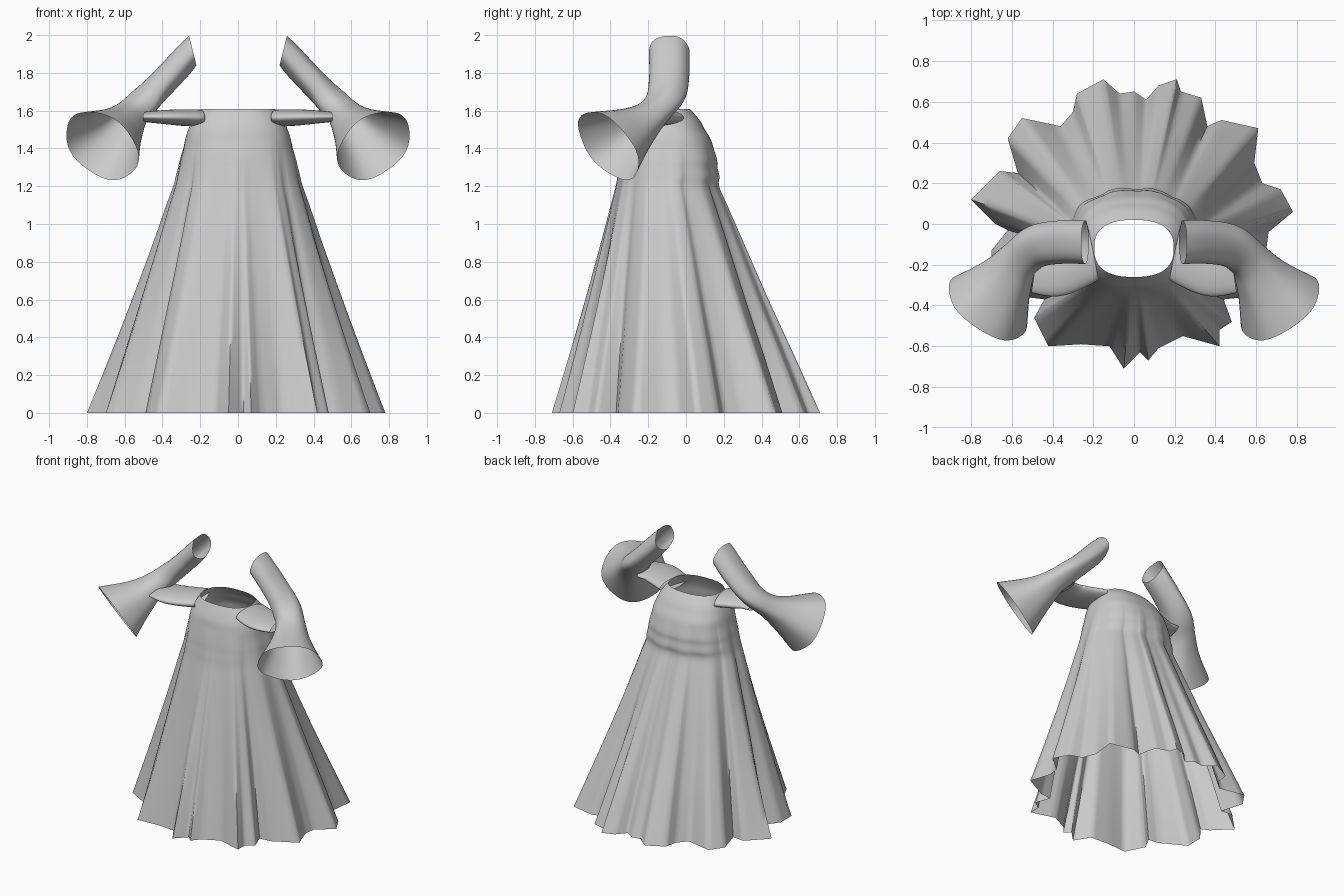
import bpy, bmesh, math
from mathutils import Vector

cube = bpy.data.objects.get("Cube")
if cube:
    bpy.data.objects.remove(cube, do_unlink=True)

cloth = bpy.data.materials.new("grey_cloth")
cloth.use_nodes = True
GREY = (0.6, 0.6, 0.6, 1)
cloth.diffuse_color = GREY
cloth.node_tree.nodes["Principled BSDF"].inputs["Base Color"].default_value = GREY


def spline(rows, steps):
    """Smooth curve through rows of numbers."""
    rows = [Vector(r) for r in rows]
    out = []
    last = len(rows) - 1
    for i in range(last):
        p, q = rows[i], rows[i + 1]
        m = (q - rows[i - 1]) / 2 if i else q - p
        n = (rows[i + 2] - p) / 2 if i + 1 < last else q - p
        for s in range(steps):
            t = s / steps
            out.append(p + m * t + (3 * (q - p) - 2 * m - n) * t ** 2
                       + (2 * (p - q) + m + n) * t ** 3)
    return out + [rows[-1]]


def skin(name, rings):
    """Open surface through closed rings of points."""
    bm = bmesh.new()
    grid = [[bm.verts.new(p) for p in ring] for ring in rings]
    for a, b in zip(grid, grid[1:]):
        for i in range(len(a)):
            j = (i + 1) % len(a)
            bm.faces.new((a[i], a[j], b[j], b[i]))
    bmesh.ops.recalc_face_normals(bm, faces=bm.faces)
    mesh = bpy.data.meshes.new(name)
    bm.to_mesh(mesh)
    bm.free()
    mesh.materials.append(cloth)
    obj = bpy.data.objects.new(name, mesh)
    bpy.context.collection.objects.link(obj)
    bpy.ops.object.select_all(action="DESELECT")
    obj.select_set(True)
    bpy.context.view_layer.objects.active = obj
    bpy.ops.object.shade_smooth_by_angle(angle=math.radians(80))


def tube(name, rows, start, end, side, fold=0.0, sides=40):
    """Tube along rows of x, y, z, half width, half height."""
    path = spline(rows, 6)
    rings = []
    for k, row in enumerate(path):
        centre = Vector(row[:3])
        if k == 0:
            along = Vector(start)
        elif k == len(path) - 1:
            along = Vector(end)
        else:
            along = Vector(path[k + 1][:3]) - Vector(path[k - 1][:3])
            # ease the cross-sections into the end planes
            f = k / (len(path) - 1)
            along = along.normalized().lerp(Vector(end).normalized(), f ** 3)
            along = along.lerp(Vector(start).normalized(), (1 - f) ** 6)
        u = Vector((0, 0, 1)).cross(along).normalized()
        v = along.normalized().cross(u)
        ring = []
        for i in range(sides):
            a = math.tau * i / sides
            r = 1 + fold * math.cos(5 * a + 1)
            p = centre + u * row[3] * r * math.cos(a) + v * row[4] * r * math.sin(a)
            ring.append((p.x * side, p.y, p.z))
        rings.append(ring)
    skin(name, rings)


# Skirt and bodice: smooth body rings, with a pleated hem softening upwards
hem = [(.78, .06), (.72, .17), (.63, .2), (.59, .3), (.61, .47), (.43, .51),
       (.36, .48), (.33, .62), (.23, .65), (.21, .71), (.12, .68), (.06, .61),
       (0, .65), (-.07, .64), (-.15, .71), (-.28, .64), (-.3, .55), (-.36, .48),
       (-.55, .52), (-.62, .42), (-.57, .25), (-.66, .26), (-.8, .12),
       (-.68, 0), (-.62, -.03), (-.7, -.13), (-.7, -.26), (-.52, -.36),
       (-.44, -.37), (-.49, -.46), (-.42, -.6), (-.26, -.59), (-.12, -.6),
       (-.05, -.71), (.03, -.63), (.07, -.67), (.12, -.61), (.24, -.55),
       (.42, -.6), (.42, -.52), (.48, -.48), (.44, -.37), (.53, -.36),
       (.7, -.27), (.65, -.12), (.66, -.04)]
# height, half width, front, back
body = [(0, .67, -.6, .61), (.3, .585, -.54, .5), (.6, .5, -.48, .385),
        (.9, .415, -.42, .275), (1.1, .36, -.38, .2), (1.2, .33, -.36, .163),
        (1.25, .32, -.353, .168), (1.3, .31, -.345, .16), (1.34, .303, -.34, .16),
        (1.4, .288, -.33, .145), (1.45, .279, -.32, .13), (1.5, .263, -.31, .1),
        (1.55, .24, -.29, .072), (1.61, .195, -.26, .02)]
SQUARE = 1.25  # how far the rounded cross-section leans towards a box


def power(value, exponent):
    return math.copysign(abs(value) ** exponent, value)


def body_point(row, angle):
    z, rx, front, back = row
    return Vector((rx * power(math.cos(angle), 1 / SQUARE), (front + back) / 2
                   + (back - front) / 2 * power(math.sin(angle), 1 / SQUARE), z))


def soften(offsets, reach):
    """Average each offset with its neighbours round the hem."""
    n = len(offsets)
    span = range(-reach, reach + 1)
    return [sum((offsets[(i + k) % n] for k in span), Vector((0, 0, 0))) / len(span)
            for i in range(n)]


outline = []
for i, p in enumerate(hem):
    q = hem[(i + 1) % len(hem)]
    for s in range(4):
        outline.append(Vector((*p, 0)).lerp(Vector((*q, 0)), s / 4))

base = body[0]
angles = [math.atan2(power(p.y / .605, SQUARE), power(p.x / base[1], SQUARE))
          for p in outline]
sharp = [p - body_point(base, a) for p, a in zip(outline, angles)]
soft = soften(soften(sharp, 3), 2)
rings = []
for row in spline(body, 3):
    strength = max(0, 1 - row[0] / 1.45)
    rings.append([body_point(row, a) + d.lerp(e, 1 - strength) * strength
                  for a, d, e in zip(angles, sharp, soft)])
skin("pleated_skirt", rings)

# Shoulder straps and bell sleeves, one on each side
strap = [(.2, -.14, 1.563, .13, .042), (.28, -.18, 1.563, .135, .044),
         (.38, -.215, 1.566, .14, .038), (.485, -.21, 1.567, .13, .028)]
sleeve = [(.24, -.09, 1.92, .107, .08), (.36, -.09, 1.79, .106, .074),
          (.475, -.11, 1.67, .105, .075), (.565, -.18, 1.58, .102, .082),
          (.635, -.28, 1.5, .142, .13), (.72, -.41, 1.415, .222, .213)]
for label, side in (("left", 1), ("right", -1)):
    tube(label + "_shoulder_strap", strap, (1, -.2, 0), (1, .15, 0), side)
    tube(label + "_bell_sleeve", sleeve, (.97, 0, -.24), (.08, -.11, -.086), side, .02)
